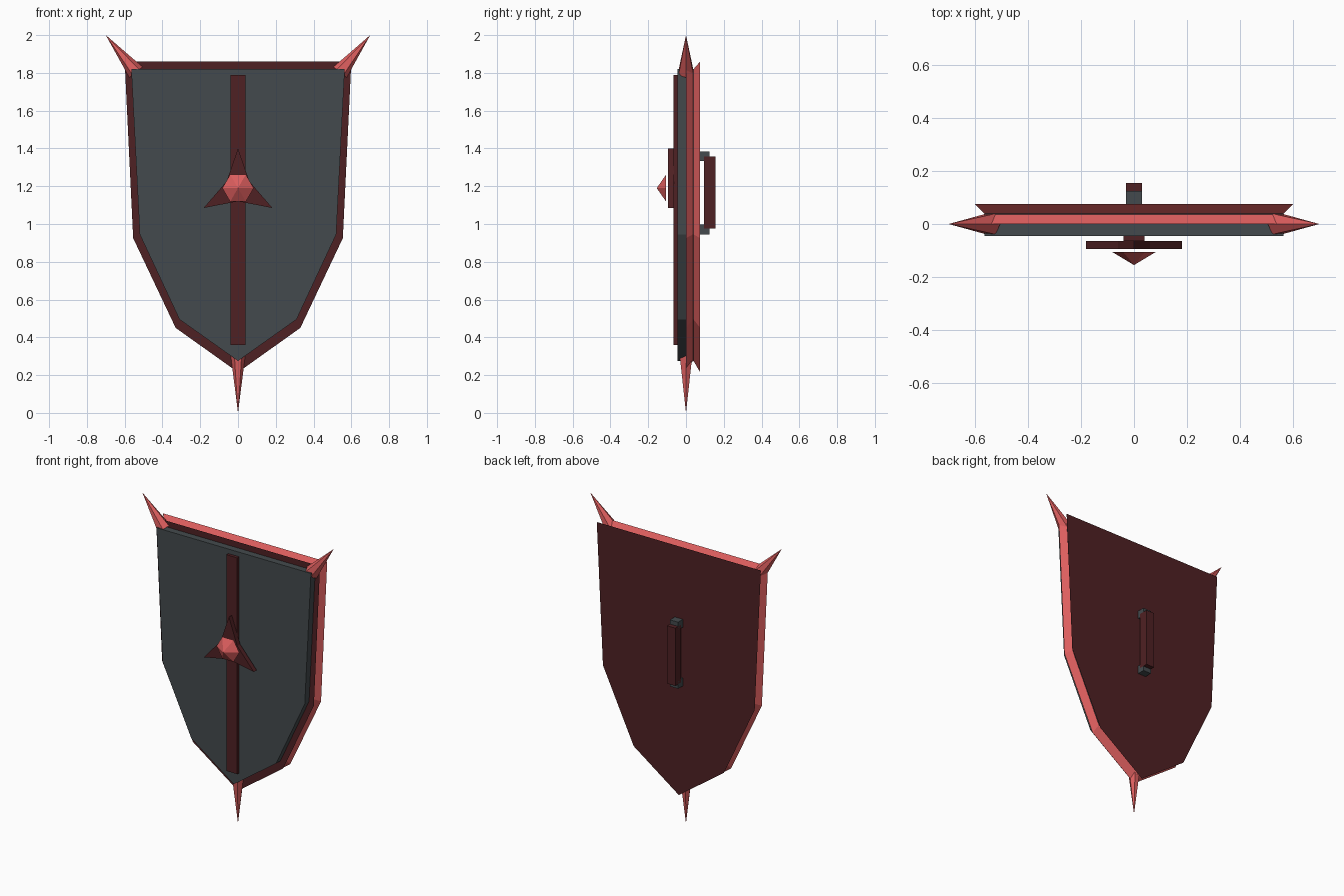
import bpy, bmesh, math
from mathutils import Vector

if "Cube" in bpy.data.objects:
    bpy.data.objects.remove(bpy.data.objects["Cube"])


def material(name, rgb):
    m = bpy.data.materials.new(name)
    m.diffuse_color = (*rgb, 1)
    m.use_nodes = True
    m.node_tree.nodes["Principled BSDF"].inputs["Base Color"].default_value = m.diffuse_color
    return m


GREY = material("slate grey", (0.057, 0.068, 0.074))
DARK = material("dark red", (0.078, 0.015, 0.017))
RED = material("bright red", (0.72, 0.112, 0.112))


def finish(name, bm, mats, rule=None):
    bmesh.ops.recalc_face_normals(bm, faces=bm.faces)
    if rule:
        for f in bm.faces:
            f.material_index = rule(f)
    me = bpy.data.meshes.new(name)
    bm.to_mesh(me)
    bm.free()
    for m in mats:
        me.materials.append(m)
    ob = bpy.data.objects.new(name, me)
    bpy.context.collection.objects.link(ob)
    return ob


def loft(name, front, y0, back, y1, mats, rule=None):
    """Closed solid between two xz outlines."""
    bm = bmesh.new()
    a = [bm.verts.new((x, y0, z)) for x, z in front]
    b = [bm.verts.new((x, y1, z)) for x, z in back]
    bm.faces.new(a)
    bm.faces.new(b[::-1])
    n = len(a)
    for i in range(n):
        j = (i + 1) % n
        bm.faces.new((a[i], b[i], b[j], a[j]))
    return finish(name, bm, mats, rule)


def box(name, x, y, z, mat):
    pts = [(x[0], z[0]), (x[1], z[0]), (x[1], z[1]), (x[0], z[1])]
    return loft(name, pts, y[0], pts, y[1], [mat])


def cone(name, base, tip, radius, sides, mat, spin=0.0):
    base, tip = Vector(base), Vector(tip)
    axis = tip - base
    u = Vector((0, 1, 0)) if abs(axis.y) < 1e-6 else Vector((1, 0, 0))
    v = axis.normalized().cross(u)
    bm = bmesh.new()
    ring = []
    for i in range(sides):
        t = spin + 2 * math.pi * i / sides
        ring.append(bm.verts.new(base + radius * (math.cos(t) * u + math.sin(t) * v)))
    top = bm.verts.new(tip)
    bm.faces.new(ring)
    for i in range(sides):
        bm.faces.new((ring[i], ring[(i + 1) % sides], top))
    return finish(name, bm, [mat])


def mirrored(half):
    """Half outline from top right down to the centre point."""
    return half + [(-x, z) for x, z in reversed(half) if x > 0]


inner = mirrored([(0.565, 1.82), (0.52, 0.945), (0.31, 0.495), (0, 0.275)])
outer = mirrored([(0.60, 1.86), (0.555, 0.925), (0.33, 0.45), (0, 0.215)])

# Shield body and the grooved two-flange rim behind it (caps dark, groove bright)
loft("shield_plate", inner, -0.045, inner, 0.06, [GREY])
flat_cap = lambda f: 0 if abs(f.normal.y) > 0.95 else 1
loft("rim_front_flange", outer, 0.0, inner, 0.036, [DARK, RED], flat_cap)
loft("rim_back_flange", inner, 0.04, outer, 0.075, [DARK, RED], flat_cap)

# Front centre strip
box("centre_strip", (-0.04, 0.04), (-0.065, -0.04), (0.36, 1.79), DARK)

# Three-pointed emblem and faceted boss
star = []
for i in range(6):
    r = 0.21 if i % 2 == 0 else 0.07
    t = math.radians(90 + 60 * i)
    star.append((r * math.cos(t), 1.19 + r * math.sin(t)))
loft("star_emblem", star, -0.095, star, -0.064, [DARK])
cone("centre_boss", (0, -0.105, 1.19), (0, -0.155, 1.19), 0.083, 6, RED)

# Spikes at the corners and the bottom
for side, s in (("left", -1), ("right", 1)):
    cone("corner_spike_" + side, (s * 0.54, 0, 1.803), (s * 0.70, 0, 2.0),
         0.045, 6, RED, math.pi / 6)
cone("bottom_spike", (0, 0, 0.30), (0, 0, 0.0), 0.038, 6, RED, math.pi / 6)

# Back handle
box("handle_grip", (-0.03, 0.03), (0.095, 0.155), (0.975, 1.357), DARK)
for name, z in (("lower", (0.945, 0.998)), ("upper", (1.333, 1.385))):
    box("handle_bracket_" + name, (-0.03, 0.03), (0.07, 0.125), z, GREY)
